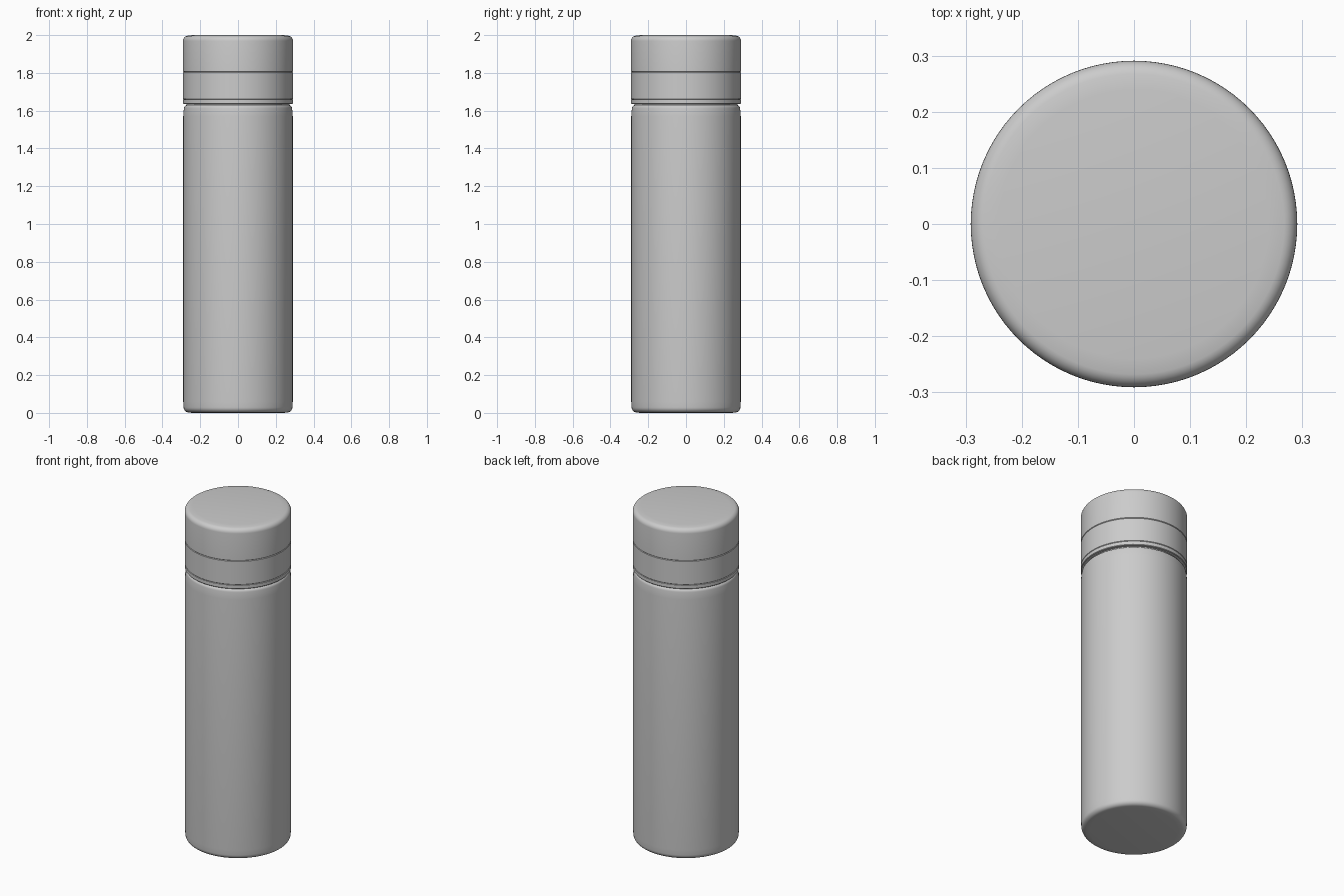
import bpy, bmesh, math

if "Cube" in bpy.data.objects:
    bpy.data.objects.remove(bpy.data.objects["Cube"])

SEGMENTS = 96


def arc(cx, cz, r, start, end, steps=6):
    """Points of a rounded corner in the (radius, height) plane."""
    angles = [math.radians(start + (end - start) * i / steps) for i in range(steps + 1)]
    return [(cx + r * math.cos(a), cz + r * math.sin(a)) for a in angles]


def lathe(name, profile):
    """Closed solid of revolution with flat end discs."""
    bm = bmesh.new()
    rings = []
    for r, z in profile:
        rings.append([bm.verts.new((r * math.cos(2 * math.pi * i / SEGMENTS),
                                    r * math.sin(2 * math.pi * i / SEGMENTS), z))
                      for i in range(SEGMENTS)])
    for a, b in zip(rings, rings[1:]):
        for i in range(SEGMENTS):
            j = (i + 1) % SEGMENTS
            bm.faces.new((a[i], a[j], b[j], b[i]))
    bm.faces.new(rings[0][::-1])
    bm.faces.new(rings[-1])
    mesh = bpy.data.meshes.new(name)
    bm.to_mesh(mesh)
    bm.free()
    obj = bpy.data.objects.new(name, mesh)
    bpy.context.collection.objects.link(obj)
    bpy.ops.object.select_all(action='DESELECT')
    obj.select_set(True)
    bpy.context.view_layer.objects.active = obj
    bpy.ops.object.shade_smooth_by_angle(angle=math.radians(35))
    return obj


# Main flask body with rounded foot and shoulder
lathe("body", [(0.24, 0.0)] + arc(0.26, 0.03, 0.028, -80, 0)
      + [(0.29, 0.06), (0.29, 1.57), (0.288, 1.60)]
      + arc(0.268, 1.612, 0.018, 0, 90) + [(0.25, 1.63)])

# Recessed neck joining body and cap
lathe("neck", [(0.272, 1.60), (0.272, 1.66)])

# Thin lip under the cap
lathe("cap_lip", [(0.275, 1.635), (0.288, 1.635), (0.291, 1.638), (0.291, 1.658), (0.288, 1.66)])

# Lower cap ring
lathe("cap_ring", [(0.288, 1.66), (0.291, 1.663), (0.291, 1.802), (0.288, 1.805)])

# Upper cap with rounded rim and slightly domed top edge
lathe("cap_top", [(0.288, 1.805), (0.291, 1.808)]
      + arc(0.263, 1.969, 0.028, 0, 80) + [(0.24, 2.0)])
